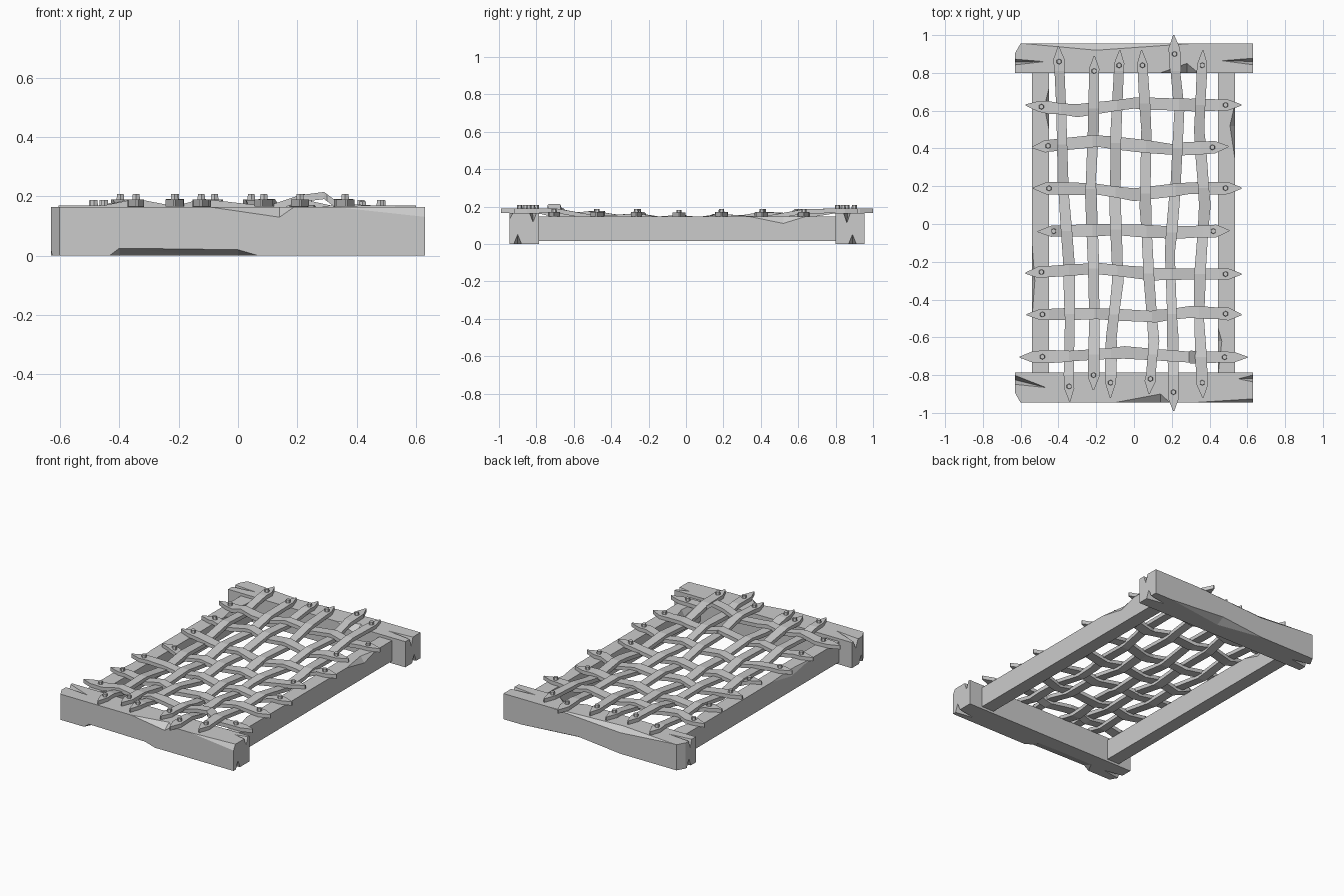
import bpy, bmesh, random
from mathutils import Vector

if "Cube" in bpy.data.objects:
    bpy.data.objects.remove(bpy.data.objects["Cube"])

random.seed(4)
wood = bpy.data.materials.new("grey wood")
wood.diffuse_color = (0.6, 0.6, 0.6, 1)
wood.use_nodes = True
wood.node_tree.nodes["Principled BSDF"].inputs["Base Color"].default_value = wood.diffuse_color


def finish(bm, name):
    bmesh.ops.recalc_face_normals(bm, faces=bm.faces)
    me = bpy.data.meshes.new(name)
    bm.to_mesh(me)
    bm.free()
    me.materials.append(wood)
    ob = bpy.data.objects.new(name, me)
    bpy.context.collection.objects.link(ob)
    return ob


def hull(points, name):
    bm = bmesh.new()
    vs = [bm.verts.new(p) for p in points]
    bmesh.ops.convex_hull(bm, input=vs)
    return finish(bm, name)


def timber(name, lo, hi, cuts):
    """Box timber with wedge shaped chips and cracks cut out of it."""
    pts = [(x, y, z) for x in (lo[0], hi[0]) for y in (lo[1], hi[1]) for z in (lo[2], hi[2])]
    ob = hull(pts, name)
    cutters = [hull(c, "chip_cutter") for c in cuts]
    for c in cutters:
        c.hide_render = True
        m = ob.modifiers.new("chip", 'BOOLEAN')
        m.operation = 'DIFFERENCE'
        m.solver = 'EXACT'
        m.object = c
    dg = bpy.context.evaluated_depsgraph_get()
    me = bpy.data.meshes.new_from_object(ob.evaluated_get(dg))
    ob.modifiers.clear()
    ob.data = me
    for c in cutters:
        bpy.data.objects.remove(c)
    return ob


def crack(side, y0, y1, x_in, y_in, depth=0.055, top=0.165):
    # split in the end of a beam, running inwards to a point
    e = side * 0.64
    return [(e, y0, top + .005), (e, y1, top + .005), (side * x_in, y_in, top + .005),
            (e, (y0 + y1) / 2, top - depth)]


def foot_notch(side, y):
    e = side * 0.64
    return [(e, y - .024, -.004), (e, y + .024, -.004), (e, y, .055), (side * .5, y, -.004)]


def edge_chip(x0, xm, x1, y_out, y_in, z_out, z_edge):
    # long chip along a beam edge; apex (xm) is the deepest point
    d = 0.02 if y_out > y_in else -0.02
    dz = 0.02 if z_edge > z_out else -0.02
    return [(x0, y_out, z_edge), (x1, y_out, z_edge), (xm, y_out, z_out), (xm, y_in, z_edge),
            (xm, y_out + d, z_edge + dz)]


def corner_cut(x, y):
    sx, sy = (1 if x > 0 else -1), (1 if y > 0 else -1)
    return [(x - sx * a, y - sy * b, z) for z in (-.02, .19)
            for a, b in ((.03, -.002), (-.002, .055), (-.03, -.03))]


# End beams
timber("front_beam", (-.63, -.945, 0), (.63, -.785, .165), [
    crack(-1, -.795, -.85, .45, -.87), crack(1, -.795, -.84, .545, -.82),
    foot_notch(1, -.9), foot_notch(-1, -.88),
    edge_chip(-.1, .14, .19, -.945, -.9, .13, .165),
    edge_chip(.32, .64, .66, -.945, -.925, .13, .165),
    [(-.45, -.95, -.01), (.11, -.95, -.01), (-.4, -.95, .027), (0, -.95, .022),
     (-.4, -.85, -.01), (0, -.85, -.01)],
    corner_cut(-.63, -.945)])
timber("back_beam", (-.63, .8, 0), (.63, .955, .165), [
    crack(-1, .84, .875, .46, .86), crack(1, .84, .88, .45, .865),
    foot_notch(1, .89), foot_notch(-1, .87),
    edge_chip(.14, .28, .34, .8, .85, .12, .165),
    edge_chip(-.58, -.2, .3, .955, .92, .135, .165),
    edge_chip(-.2, .1, .5, .955, .9, .03, 0),
    corner_cut(-.63, .955)])


# Side rails
def rail_chip(xo, xi, y0, ym, y1, z=.11, top=.147):
    return [(xo, y0, top), (xo, y1, top), (xo, ym, z), (xi, ym, top), (xo + (xo - xi), ym, top + .02)]


timber("right_rail", (.445, -.79, .015), (.535, .805, .147),
       [rail_chip(.535, .508, .34, .52, .64), rail_chip(.445, .465, -.8, -.62, -.55)])
timber("left_rail", (-.54, -.79, .015), (-.45, .805, .147),
       [rail_chip(-.45, -.475, .5, .62, .72), rail_chip(-.54, -.525, -.5, -.3, -.1)])

nails = bmesh.new()
T = 0.012   # half slat thickness


def lerp(ctrl, u):
    for (a, p), (b, q) in zip(ctrl, ctrl[1:]):
        if u <= b:
            return p + (q - p) * max(0, (u - a) / (b - a))
    return ctrl[-1][1]


def slat(name, along_y, ctrl, heights, hw, inset):
    """Pointed slat: ctrl gives (u, sideways), heights gives (u, z)."""
    u0, u1 = ctrl[0][0], ctrl[-1][0]
    us = sorted({u0 + .07, u1 - .07, *[c[0] for c in ctrl], *[h[0] for h in heights[1:-1]]})
    us = [u for u in us if u in (u0, u1) or u0 + .065 < u < u1 - .065]

    def place(u, v, z):
        return (v, u, z) if along_y else (u, v, z)
    bm = bmesh.new()
    prev = None
    for u in us:
        w = .003 if u in (u0, u1) else hw * random.uniform(.9, 1.12)
        v, z = lerp(ctrl, u), lerp(heights, u)
        ring = [bm.verts.new(place(u, v + s * w, z + t * T))
                for s, t in ((-1, -1), (1, -1), (1, 1), (-1, 1))]
        if prev:
            for i in range(4):
                bm.faces.new((prev[i], prev[i - 1], ring[i - 1], ring[i]))
        else:
            bm.faces.new(ring)
        prev = ring
    bm.faces.new(prev)
    finish(bm, name)
    # one hexagonal nail at each end
    for u in (u0 + inset, u1 - inset):
        r = bmesh.ops.create_cone(nails, cap_ends=True, segments=6, radius1=.016, radius2=.013, depth=.03)
        bmesh.ops.translate(nails, verts=r["verts"],
                            vec=Vector(place(u, lerp(ctrl, u), lerp(heights, u) + T + .003)))


def level(y):   # the lattice sags towards its middle
    return .13 + .047 * min(1, abs(y) / .82) ** 1.5


longs = [
    [(-.94, -.34), (-.82, -.345), (-.5, -.34), (-.2, -.345), (.2, -.375), (.6, -.385), (.94, -.40)],
    [(-.88, -.215), (-.5, -.21), (-.2, -.215), (.2, -.23), (.5, -.215), (.89, -.21)],
    [(-.92, -.125), (-.6, -.12), (-.3, -.085), (.1, -.1), (.5, -.095), (.92, -.075)],
    [(-.90, .08), (-.62, .105), (-.3, .08), (.1, .06), (.5, .065), (.92, .04)],
    [(-.99, .21), (-.6, .205), (-.15, .19), (.2, .22), (.6, .24), (.8, .22), (1.0, .21)],
    [(-.92, .365), (-.5, .345), (-.25, .35), (.1, .375), (.5, .345), (.92, .365)]]
crosses = [
    [(-.605, -.705), (-.35, -.7), (-.05, -.68), (.3, -.705), (.60, -.705)],
    [(-.57, -.48), (-.2, -.475), (.1, -.49), (.3, -.465), (.57, -.48)],
    [(-.575, -.26), (-.2, -.235), (.1, -.265), (.57, -.265)],
    [(-.51, -.04), (-.1, -.03), (.2, -.045), (.505, -.035)],
    [(-.535, .19), (-.2, .185), (0, .155), (.3, .19), (.57, .19)],
    [(-.54, .405), (-.2, .44), (.2, .395), (.50, .41)],
    [(-.575, .63), (-.3, .6), (.0, .64), (.3, .63), (.57, .63)]]
G = .0125   # weave offset

# Long slats, resting on the end beams
for i, c in enumerate(longs):
    h = [(-1.01, .178), (-.8, .178)]
    for j, k in enumerate(crosses):
        y = lerp(k, lerp(c, k[0][1]))
        h.append((y, level(y) + (-G if (i + j) % 2 == 0 else G)))
    h += [(.81, .178), (1.01, .178)]
    slat(f"long_slat_{i + 1}", True, c, h, .028, .1 if abs(c[-1][0]) > .95 else .08)

# Cross slats, resting on the side rails and woven through the long ones
for j, c in enumerate(crosses):
    e = .158
    h = [(-.62, e), (-.45, e)]
    for i, k in enumerate(longs):
        x = lerp(k, c[0][1])
        z = level(c[0][1]) + (G if (i + j) % 2 == 0 else -G)
        h.append((x, z + (.012 if j == 0 and i == 4 else 0)))
    if j == 0:
        h.insert(-1, (.29, .203))
    h += [(.45, e), (.62, e)]
    slat(f"cross_slat_{j + 1}", False, c, h, .031, .12 if j == 0 else .085)

finish(nails, "nails")
